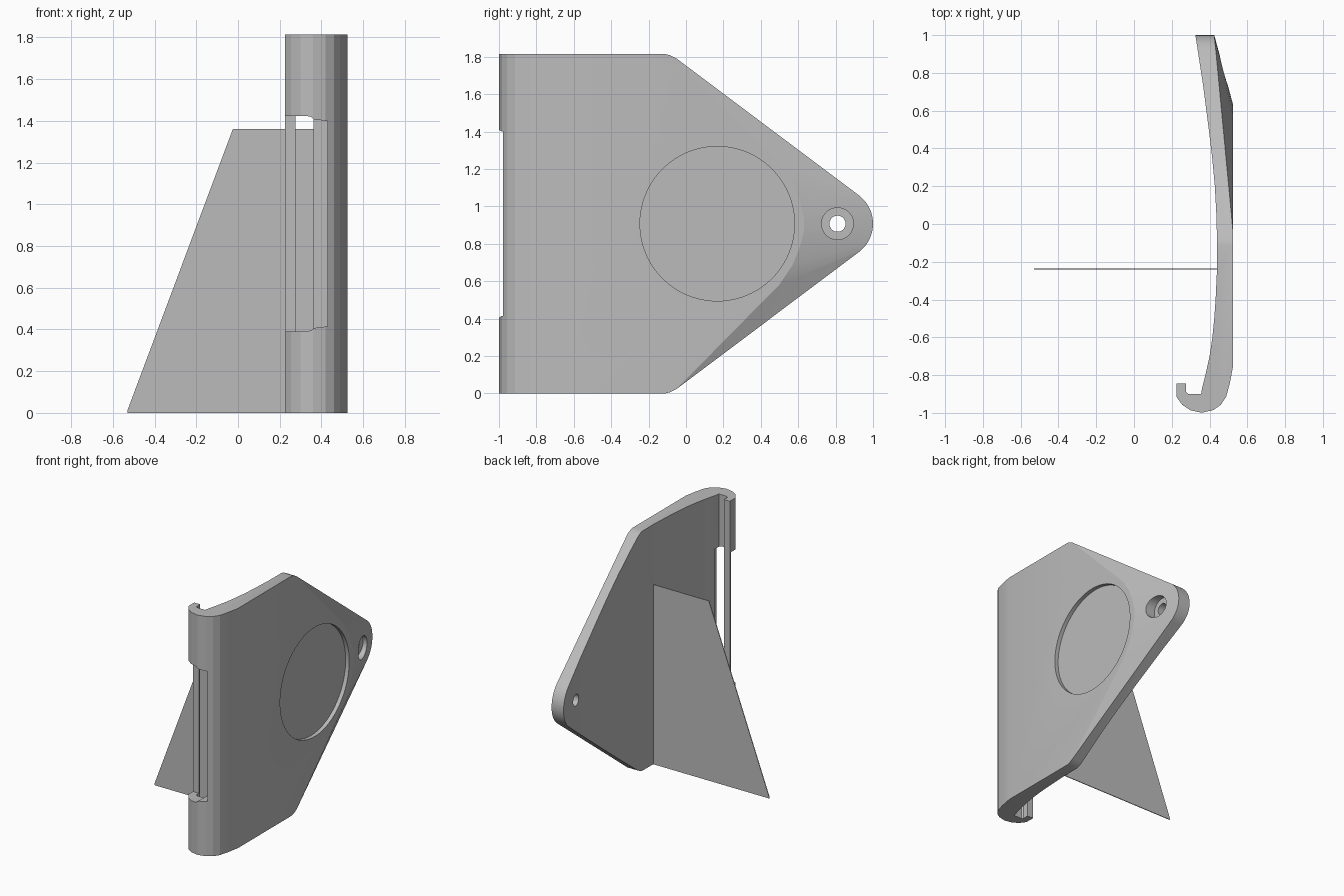
import bpy, bmesh
from math import cos, sin, pi, radians
from mathutils import Vector

old = bpy.data.objects.get("Cube")
if old:
    bpy.data.objects.remove(old)

H = 1.814          # body height
MID = H / 2
OUTER = 0.525      # x of the flat outer face

grey = bpy.data.materials.new("plain grey")
grey.use_nodes = True
colour = (0.5, 0.5, 0.5, 1)
grey.diffuse_color = colour
grey.node_tree.nodes["Principled BSDF"].inputs["Base Color"].default_value = colour


def make_object(name, bm):
    bmesh.ops.recalc_face_normals(bm, faces=bm.faces)
    mesh = bpy.data.meshes.new(name)
    bm.to_mesh(mesh)
    bm.free()
    mesh.materials.append(grey)
    obj = bpy.data.objects.new(name, mesh)
    bpy.context.collection.objects.link(obj)
    return obj


def prism(name, outline, axis, start, end):
    """Extrude a 2D outline along x, y or z."""
    bm = bmesh.new()
    place = {"x": lambda a, b: (start, a, b),
             "y": lambda a, b: (a, start, b),
             "z": lambda a, b: (a, b, start)}[axis]
    face = bm.faces.new([bm.verts.new(place(a, b)) for a, b in outline])
    out = bmesh.ops.extrude_face_region(bm, geom=[face])
    shift = Vector([(end - start) * (axis == k) for k in "xyz"])
    bmesh.ops.translate(bm, vec=shift,
                        verts=[v for v in out["geom"] if isinstance(v, bmesh.types.BMVert)])
    return make_object(name, bm)


def circle(cy, cz, r, n=64):
    return [(cy + r * cos(2 * pi * i / n), cz + r * sin(2 * pi * i / n)) for i in range(n)]


def cut(target, cutter):
    mod = target.modifiers.new("cut", "BOOLEAN")
    mod.operation = "DIFFERENCE"
    mod.solver = "EXACT"
    mod.object = cutter
    bpy.context.view_layer.objects.active = target
    bpy.ops.object.modifier_apply(modifier=mod.name)
    bpy.data.objects.remove(cutter)


# Outer shell: hull of the rounded front, the flat face and the sloping tip
points = []
front = [(OUTER, -0.75), (0.508, -0.84), (0.488, -0.915), (0.46, -0.957),
         (0.42, -0.985), (0.36, -0.999), (0.30, -0.987), (0.255, -0.957), (0.225, -0.915)]
for z in (0, H):
    points += [(x, y, z) for x, y in front]
for side in (-1, 1):
    for y, h in ((-0.11, MID), (-0.085, MID - 0.006), (-0.05, MID - 0.024)):
        points += [(x, y, MID + side * h) for x in (0.225, OUTER)]
    for y, h in ((0.5, 0.325), (0.57, 0.22), (0.61, 0.12), (0.63, 0.04)):
        points.append((OUTER, y, MID + side * h))
for i in range(21):
    a = radians(-53.13 + 106.26 * i / 20)
    y, z = 0.81 + 0.19 * cos(a), MID + 0.19 * sin(a)
    points += [(0.225, y, z), (OUTER - 0.1 * y, y, z)]
bm = bmesh.new()
for p in points:
    bm.verts.new(p)
hull = bmesh.ops.convex_hull(bm, input=bm.verts)
bmesh.ops.delete(bm, geom=[v for v in bm.verts if not v.link_faces], context="VERTS")
bmesh.ops.dissolve_limit(bm, angle_limit=radians(0.1), verts=bm.verts, edges=bm.edges)
body = make_object("body", bm)

# Curved inner side with the hooked lip
inner = [(0.1, -0.845), (0.275, -0.845), (0.275, -0.888), (0.287, -0.9), (0.355, -0.9),
         (0.36, -0.87), (0.378, -0.8), (0.40, -0.7), (0.415, -0.6), (0.425, -0.5),
         (0.432, -0.4), (0.439, -0.25), (0.44, -0.1), (0.436, 0.05), (0.428, 0.2),
         (0.414, 0.35), (0.396, 0.5), (0.365, 0.74), (0.325, 1), (0.31, 1.1), (0.1, 1.1)]
cut(body, prism("inner_cutter", inner, "z", -0.1, H + 0.1))

# Gap in the middle of the hook
lower = [(0.1, 0.39), (0.325, 0.39), (0.35, 0.395), (0.365, 0.407), (0.43, 0.415)]
gap = lower + [(x, H - z) for x, z in reversed(lower)]
cut(body, prism("gap_cutter", gap, "y", -1.1, -0.86))

# Round recess, and the stepped hole in the tip
cut(body, prism("recess_cutter", circle(0.167, MID, 0.413, 96), "x", OUTER - 0.03, 0.7))
cut(body, prism("counterbore_cutter", circle(0.81, MID, 0.085), "x", 0.42, 0.7))
cut(body, prism("hole_cutter", circle(0.81, MID, 0.043), "x", 0.1, 0.7))

# Thin supporting plate behind
stand = prism("stand", [(-0.53, 0), (0.442, 0), (0.442, 1.36), (-0.025, 1.36), (-0.53, 0.012)],
              "y", -0.242, -0.236)

bpy.ops.object.select_all(action="DESELECT")
body.select_set(True)
bpy.context.view_layer.objects.active = body
bpy.ops.object.shade_smooth_by_angle(angle=radians(14))
